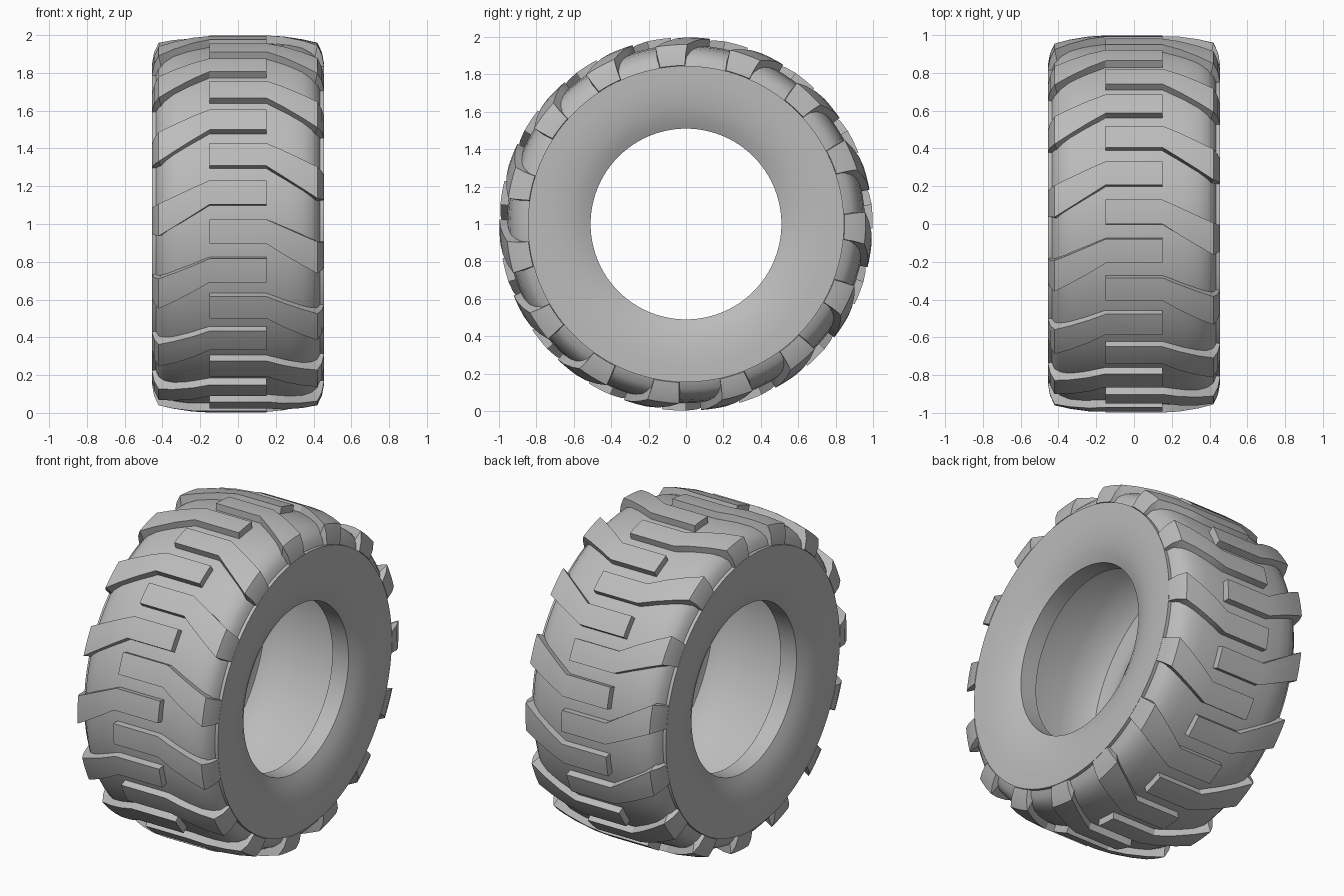
import bpy
import bmesh
from math import sin, cos, radians

if "Cube" in bpy.data.objects:
    bpy.data.objects.remove(bpy.data.objects["Cube"])

rubber = bpy.data.materials.new("grey rubber")
rubber.use_nodes = True
GREY = (0.5, 0.5, 0.5, 1)
rubber.diffuse_color = GREY
rubber.node_tree.nodes["Principled BSDF"].inputs["Base Color"].default_value = GREY


def polar(x, r, deg):
    """Point on the wheel: 0 degrees is the front, 90 the top."""
    a = radians(deg)
    return (x, -r * cos(a), 1 + r * sin(a))


def finish(bm, name, angle):
    bmesh.ops.recalc_face_normals(bm, faces=bm.faces)
    mesh = bpy.data.meshes.new(name)
    bm.to_mesh(mesh)
    bm.free()
    mesh.materials.append(rubber)
    obj = bpy.data.objects.new(name, mesh)
    bpy.context.collection.objects.link(obj)
    bpy.ops.object.select_all(action='DESELECT')
    obj.select_set(True)
    bpy.context.view_layer.objects.active = obj
    bpy.ops.object.shade_smooth_by_angle(angle=radians(angle))
    return obj


# Hollow tyre carcass: half cross-section (x, radius) from crown to inner liner
half = [(0.15, 0.957), (0.27, 0.95), (0.34, 0.938), (0.39, 0.915), (0.42, 0.885),
        (0.435, 0.845), (0.455, 0.845), (0.455, 0.76), (0.45, 0.69), (0.438, 0.62),
        (0.42, 0.56), (0.395, 0.51), (0.285, 0.51), (0.31, 0.54), (0.36, 0.62),
        (0.375, 0.7), (0.35, 0.77), (0.29, 0.81), (0.15, 0.83)]
section = half + [(-x, r) for x, r in reversed(half)]
SEGMENTS = 120
bm = bmesh.new()
rings = [[bm.verts.new(polar(x, r, 360 * i / SEGMENTS)) for x, r in section]
         for i in range(SEGMENTS)]
for i in range(SEGMENTS):
    a, b = rings[i - 1], rings[i]
    for j in range(len(section)):
        bm.faces.new((a[j - 1], a[j], b[j], b[j - 1]))
finish(bm, "tyre_carcass", 35)

# Tread lug stations: x, top radius, root radius, middle angle, half width
stations = [(-0.15, 0.998, 0.93, 0, 3.7), (0.15, 0.998, 0.93, 0, 3.7),
            (0.24, 0.993, 0.92, -2.8, 4.2), (0.34, 0.978, 0.9, -5.9, 4.7),
            (0.42, 0.96, 0.86, -8.4, 5.1), (0.444, 0.91, 0.85, -8.6, 4.8),
            (0.456, 0.848, 0.83, -8.6, 4.5)]
STEPS = 4
PER_SIDE = 15


def add_lug(bm, side, turn):
    loops = []
    for x, top, root, mid, half_width in stations:
        spread = [half_width * (2 * k / STEPS - 1) for k in range(STEPS + 1)]
        points = [polar(side * x, top, turn + mid + s) for s in spread]
        points += [polar(side * (x if x < 0.4 else 0.4), root, turn + mid + s * 1.04)
                   for s in reversed(spread)]
        loops.append([bm.verts.new(p) for p in points])
    for a, b in zip(loops, loops[1:]):
        for j in range(len(a)):
            bm.faces.new((a[j - 1], a[j], b[j], b[j - 1]))
    bm.faces.new(loops[0])
    bm.faces.new(loops[-1])


# Alternating lugs, staggered by half a pitch between the two sides
for name, side, start in (("left_tread_lugs", 1, -2.3), ("right_tread_lugs", -1, 9.7)):
    bm = bmesh.new()
    for k in range(PER_SIDE):
        add_lug(bm, side, start + 360 * k / PER_SIDE)
    finish(bm, name, 28)
